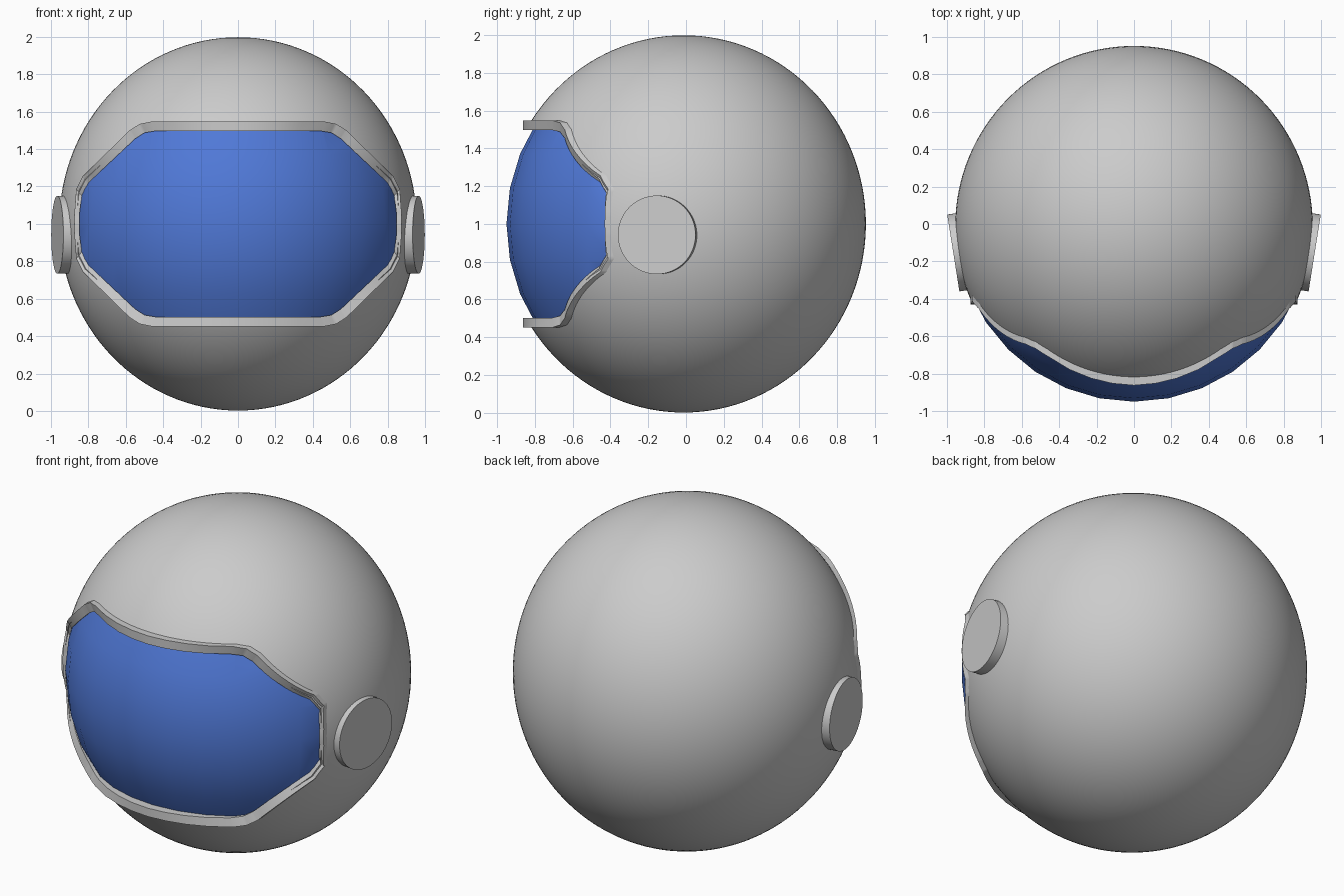
import bpy, bmesh
from math import sqrt, radians, pi
from mathutils import Matrix

if "Cube" in bpy.data.objects:
    bpy.data.objects.remove(bpy.data.objects["Cube"])

CY, RX, RY, RZ = -0.012, 0.956, 0.964, 0.998   # shell ellipsoid

# one quarter of the visor opening seen from the front: inner and outer edge (x, z - 1)
INNER = [(.44, .497), (.50, .487), (.55, .455), (.80, .22), (.835, .15), (.848, .05)]
OUTER = [(.46, .548), (.525, .535), (.58, .50), (.83, .255), (.865, .185), (.875, .05)]


def loop(quarter, steps=8):
    """Mirror a quarter outline to a full loop and subdivide its edges."""
    right = quarter + [(x, -z) for x, z in reversed(quarter)]
    full = right + [(-x, z) for x, z in reversed(right)]
    pts = []
    for (x0, z0), (x1, z1) in zip(full, full[1:] + full[:1]):
        for i in range(steps):
            t = i / steps
            pts.append((x0 + (x1 - x0) * t, z0 + (z1 - z0) * t))
    return pts


def shell_y(x, z):
    return CY - RY * sqrt(max(0, 1 - (x / RX) ** 2 - (z / RZ) ** 2))


def finish(bm, name, angle=35):
    bmesh.ops.recalc_face_normals(bm, faces=bm.faces)
    me = bpy.data.meshes.new(name)
    bm.to_mesh(me)
    bm.free()
    ob = bpy.data.objects.new(name, me)
    bpy.context.collection.objects.link(ob)
    smooth(ob, angle)
    return ob


def smooth(ob, angle=35):
    bpy.ops.object.select_all(action='DESELECT')
    ob.select_set(True)
    bpy.context.view_layer.objects.active = ob
    bpy.ops.object.shade_smooth_by_angle(angle=radians(angle))


def ellipsoid(name, segs, rings, loc, scale):
    bm = bmesh.new()
    bmesh.ops.create_uvsphere(bm, u_segments=segs, v_segments=rings, radius=1)
    bmesh.ops.scale(bm, vec=scale, verts=bm.verts)
    bmesh.ops.translate(bm, vec=loc, verts=bm.verts)
    return finish(bm, name)


def boolean(ob, cutter, operation):
    mod = ob.modifiers.new("cut", 'BOOLEAN')
    mod.operation = operation
    mod.solver = 'EXACT'
    mod.object = cutter
    bpy.context.view_layer.objects.active = ob
    bpy.ops.object.modifier_apply(modifier=mod.name)
    smooth(ob)


# prism through the visor opening, running under the middle of the frame
middle = [((a + c) / 2, (b + d) / 2) for (a, b), (c, d) in zip(INNER, OUTER)]
bm = bmesh.new()
face = bm.faces.new([bm.verts.new((x, -1.3, 1 + z)) for x, z in loop(middle, 1)])
ext = bmesh.ops.extrude_face_region(bm, geom=[face], use_keep_orig=True)
bmesh.ops.translate(bm, vec=(0, 1.1, 0),
                    verts=[g for g in ext["geom"] if isinstance(g, bmesh.types.BMVert)])
cutter = finish(bm, "opening_cutter")
cutter.hide_render = True

# helmet shell with its opening
shell = ellipsoid("helmet_shell", 128, 64, (0, CY, 1), (RX, RY, RZ))
boolean(shell, cutter, 'DIFFERENCE')

# blue visor, a coarser sphere trimmed to the opening
visor = ellipsoid("visor", 32, 16, (0, 0, 1), (.95, .95, .97))
boolean(visor, cutter, 'INTERSECT')
blue = bpy.data.materials.new("visor_blue")
blue.diffuse_color = (0.08, 0.19, 0.68, 1)
blue.use_nodes = True
blue.node_tree.nodes["Principled BSDF"].inputs["Base Color"].default_value = blue.diffuse_color
visor.data.materials.clear()
visor.data.materials.append(blue)
cutter.hide_set(True)

# raised frame following the shell around the opening
bm = bmesh.new()
rows = []
for (xi, zi), (xo, zo) in zip(loop(INNER), loop(OUTER)):
    y = shell_y(xo, zo)
    front = y - (.045 - .017 * abs(xo))
    back = y + .06
    rows.append([bm.verts.new(p) for p in (
        (xi, back, 1 + zi), (xi, front, 1 + zi), (xo, front, 1 + zo), (xo, back, 1 + zo))])
for a, b in zip(rows, rows[1:] + rows[:1]):
    for i in range(4):
        j = (i + 1) % 4
        bm.faces.new((a[i], a[j], b[j], b[i]))
finish(bm, "visor_frame")

# round ear discs, turned slightly forward
for side, name in ((1, "right_ear_disc"), (-1, "left_ear_disc")):
    bm = bmesh.new()
    m = (Matrix.Translation((side * .966, -.155, .942))
         @ Matrix.Rotation(-side * radians(9), 4, 'Z')
         @ Matrix.Rotation(side * pi / 2, 4, 'Y')
         @ Matrix.Translation((0, 0, -.06)))
    bmesh.ops.create_cone(bm, cap_ends=True, segments=64, radius1=.208, radius2=.208,
                          depth=.12, matrix=m)
    finish(bm, name)
